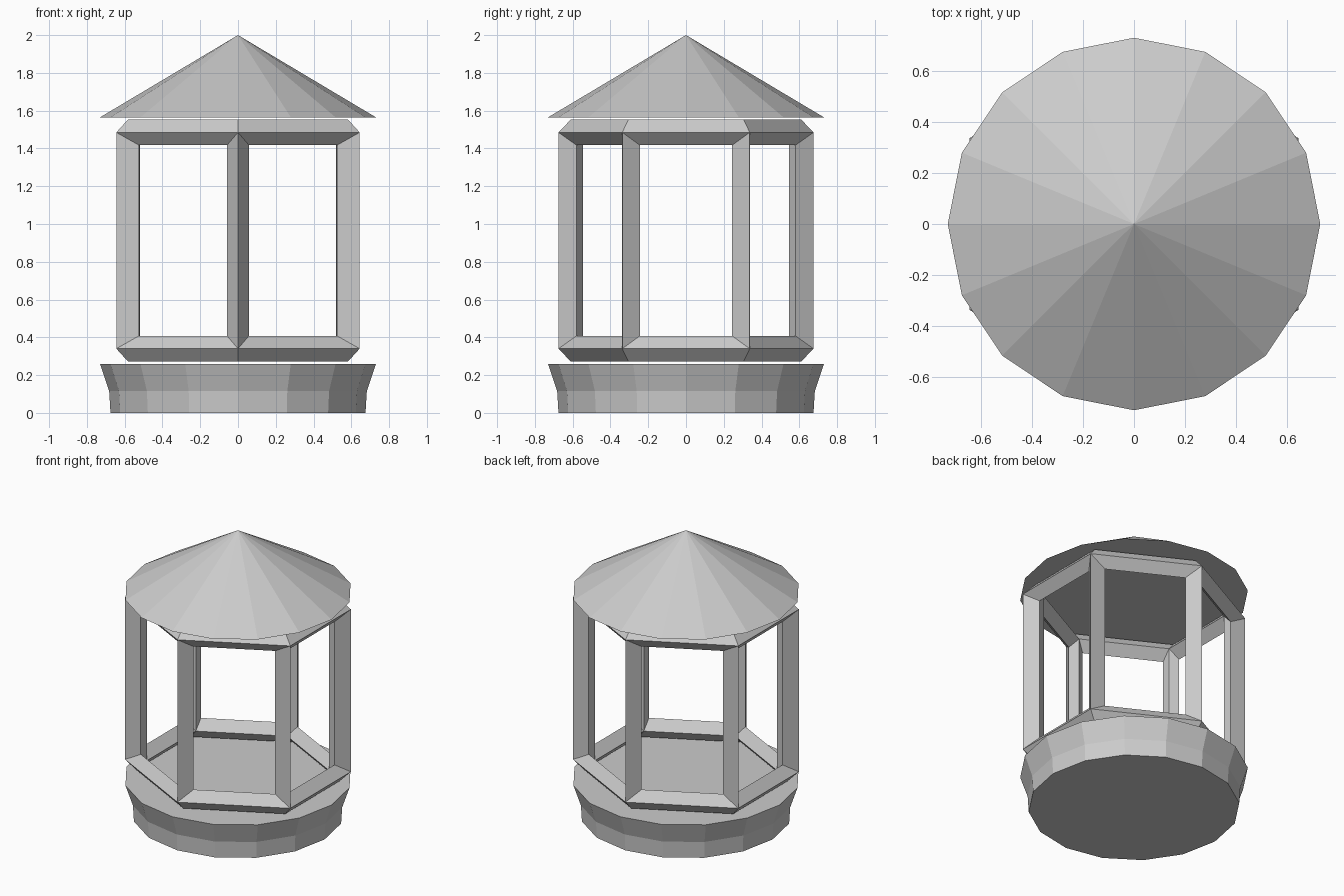
import bpy, bmesh
from math import cos, sin, radians, tau

if "Cube" in bpy.data.objects:
    bpy.data.objects.remove(bpy.data.objects["Cube"])


def finish(name, bm):
    bmesh.ops.recalc_face_normals(bm, faces=bm.faces)
    mesh = bpy.data.meshes.new(name)
    bm.to_mesh(mesh)
    bm.free()
    obj = bpy.data.objects.new(name, mesh)
    bpy.context.collection.objects.link(obj)
    return obj


def lathe(name, profile, sides=16):
    """Flat-capped revolved solid from (radius, z) points; radius 0 makes a tip."""
    bm = bmesh.new()
    rings = []
    for r, z in profile:
        if r == 0:
            rings.append([bm.verts.new((0, 0, z))] * sides)
        else:
            rings.append([bm.verts.new((r * cos(tau * i / sides), r * sin(tau * i / sides), z))
                          for i in range(sides)])
    for a, b in zip(rings, rings[1:]):
        for i in range(sides):
            j = (i + 1) % sides
            quad = [a[i], a[j], b[j], b[i]]
            bm.faces.new(list(dict.fromkeys(quad)))
    bm.faces.new(rings[0][::-1])
    if profile[-1][0]:
        bm.faces.new(rings[-1])
    return finish(name, bm)


# Flared base and pointed roof
lathe("base", [(0.675, 0), (0.682, 0.115), (0.73, 0.258)])
lathe("roof", [(0.73, 1.565), (0, 2.0)])


# Six-sided window frame of mitred diamond-section bars, slightly wider in x
def window_frame(radius=0.61, half=0.065, inset=0.061, rise=0.068,
                 z_low=0.34, z_high=1.485, x_scale=1.102, sides=6):
    bm = bmesh.new()
    corners = [(cos(radians(30 + 60 * i)), sin(radians(30 + 60 * i))) for i in range(sides)]

    def vert(x, y, z):
        return bm.verts.new((x * x_scale, y, z))

    def ring(r, z):
        return [vert(r * c, r * s, z) for c, s in corners]

    levels = []
    for z, up in ((z_low, 1), (z_high, -1)):
        outer, inner = ring(radius + half, z), ring(radius - half, z)
        rim = ring(radius, z - up * rise)
        # opening corners, moved in along each side of the hexagon
        t = inset / radius
        openings = []
        for i in range(sides):
            (ax, ay), (bx, by) = corners[i], corners[(i + 1) % sides]
            openings.append([vert(radius * (ax + (bx - ax) * k), radius * (ay + (by - ay) * k),
                                  z + up * rise) for k in (t, 1 - t)])
        levels.append((outer, inner, rim, openings))

    for i in range(sides):
        j = (i + 1) % sides
        # horizontal bars
        for outer, inner, rim, openings in levels:
            a, b = openings[i]
            for skin in (outer, inner):
                bm.faces.new((skin[i], skin[j], b, a))
                bm.faces.new((skin[i], skin[j], rim[j], rim[i]))
        # posts
        low, high = levels
        for corner, side in ((i, 0), (j, 1)):
            for skin in (0, 1):
                bm.faces.new((low[skin][corner], high[skin][corner],
                              high[3][i][side], low[3][i][side]))
    return finish("window_frame", bm)


window_frame()
